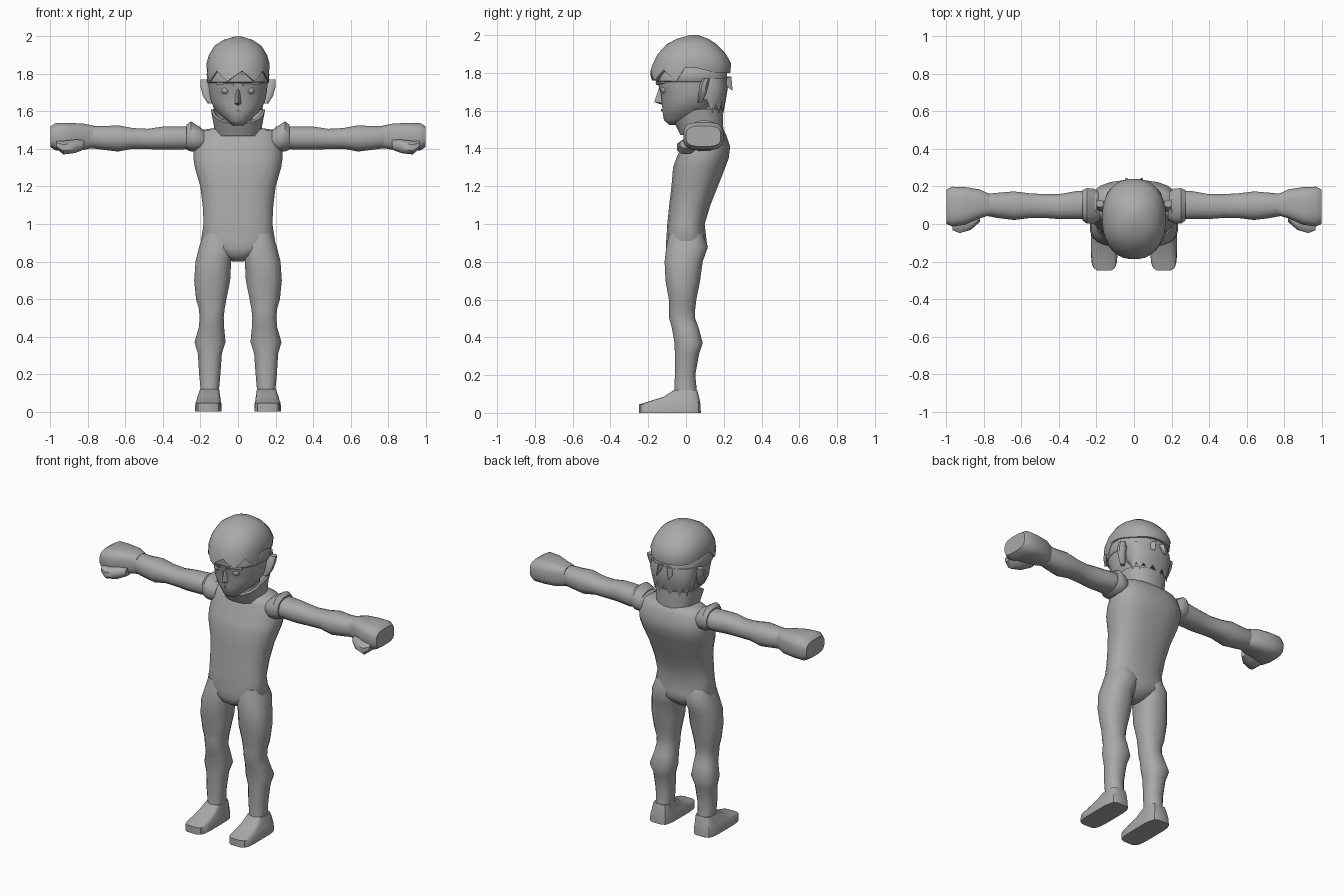
import bpy, bmesh, math
from mathutils import Vector

grey = bpy.data.materials.new("plain grey")
grey.diffuse_color = (0.4, 0.4, 0.4, 1)


def finish(name, bm, mirror=False, angle=45):
    bmesh.ops.recalc_face_normals(bm, faces=bm.faces)
    me = bpy.data.meshes.new(name)
    bm.to_mesh(me)
    bm.free()
    ob = bpy.data.objects.new(name, me)
    bpy.context.collection.objects.link(ob)
    me.materials.append(grey)
    bpy.ops.object.select_all(action='DESELECT')
    ob.select_set(True)
    bpy.context.view_layer.objects.active = ob
    bpy.ops.object.shade_smooth_by_angle(angle=math.radians(angle))
    if mirror:
        ob.modifiers.new("mirror", 'MIRROR')
    return ob


def loft(name, rings, axis='z', n=16, power=2.3, mirror=False, tweak=None, angle=45):
    """Skin rounded sections (t, a0, a1, b0, b1): a,b = x,y along z, or y,z along x."""
    bm = bmesh.new()
    loops = []
    for i, (t, a0, a1, b0, b1) in enumerate(rings):
        loop = []
        for k in range(n):
            w = 2 * math.pi * (k + 0.5) / n
            c, s = math.cos(w), math.sin(w)
            a = (a0 + a1) / 2 + (a1 - a0) / 2 * math.copysign(abs(c) ** (2 / power), c)
            b = (b0 + b1) / 2 + (b1 - b0) / 2 * math.copysign(abs(s) ** (2 / power), s)
            co = Vector((a, b, t)) if axis == 'z' else Vector((t, a, b))
            if tweak:
                tweak(i, k, co)
            loop.append(bm.verts.new(co))
        loops.append(loop)
    for p, q in zip(loops, loops[1:]):
        for k in range(n):
            j = (k + 1) % n
            bm.faces.new((p[k], p[j], q[j], q[k]))
    bm.faces.new(loops[0])
    bm.faces.new(loops[-1])
    return finish(name, bm, mirror, angle)


def sym(rows):
    return [(z, -w, w, y0, y1) for z, w, y0, y1 in rows]


def hull(name, points, mirror=False):
    bm = bmesh.new()
    for p in points:
        bm.verts.new(p)
    bmesh.ops.convex_hull(bm, input=bm.verts)
    return finish(name, bm, mirror, 30)


# Body
loft("torso", sym([
    (0.80, .03, -.05, .05), (0.83, .08, -.10, .09), (0.87, .17, -.108, .115),
    (0.91, .20, -.106, .11), (1.0, .185, -.10, .10), (1.1, .19, -.09, .13),
    (1.2, .203, -.078, .17), (1.3, .232, -.07, .21), (1.35, .24, -.052, .228),
    (1.41, .238, -.025, .235), (1.47, .225, -.005, .215), (1.50, .20, .01, .20),
    (1.515, .10, .03, .18)]), n=20, power=2.5)

# Legs and feet
loft("leg", [
    (0.95, .03, .185, -.09, .09), (0.88, .01, .208, -.106, .118), (0.80, .035, .228, -.115, .09),
    (0.70, .04, .235, -.11, .076), (0.60, .06, .225, -.092, .056), (0.55, .07, .21, -.09, .05),
    (0.50, .075, .205, -.09, .05), (0.45, .073, .21, -.076, .068), (0.37, .065, .233, -.062, .09),
    (0.31, .085, .215, -.06, .07), (0.20, .093, .208, -.06, .05), (0.12, .10, .20, -.062, .058),
    (0.06, .10, .21, -.07, .065)], mirror=True)
loft("foot", [
    (0.0, .087, .23, -.25, .08), (0.045, .088, .228, -.25, .078), (0.06, .092, .222, -.20, .075),
    (0.085, .095, .215, -.12, .07), (0.12, .10, .203, -.066, .06)],
    power=4.5, mirror=True, angle=35)

# Arms, sleeve rims, fists and thumbs
loft("arm", [
    (.20, .03, .175, 1.41, 1.52), (.30, .025, .178, 1.395, 1.52), (.40, .025, .16, 1.395, 1.52),
    (.48, .032, .16, 1.398, 1.508), (.56, .03, .165, 1.40, 1.512), (.64, .02, .175, 1.385, 1.527),
    (.72, .03, .168, 1.395, 1.522), (.80, .045, .16, 1.405, 1.525)], axis='x', mirror=True)
loft("sleeve_rim", [
    (.18, .02, .17, 1.40, 1.50), (.215, .0, .19, 1.385, 1.525), (.25, .0, .193, 1.385, 1.548),
    (.275, .018, .182, 1.395, 1.53)], axis='x', mirror=True, angle=40)
loft("fist", [
    (.77, .045, .16, 1.405, 1.525), (.82, .03, .185, 1.395, 1.535), (.90, -.005, .198, 1.39, 1.54),
    (.97, -.015, .20, 1.39, 1.54), (1.0, .0, .185, 1.41, 1.52)],
    axis='x', power=3.2, mirror=True)
loft("thumb", [
    (.82, .01, .07, 1.395, 1.45), (.87, -.035, .06, 1.375, 1.452), (.93, -.052, .05, 1.368, 1.445),
    (.968, -.035, .04, 1.40, 1.445)], axis='x', n=8, mirror=True)


# Collar with a rim that dips at the front, and a neck inside it
def collar_rim(i, k, co):
    if i in (1, 2):
        co.z = 1.535 + 0.075 * min(1, max(0, (co.y + .06) / .11))


loft("collar", sym([
    (1.47, .12, -.03, .20), (1.60, .145, -.062, .195), (1.60, .132, -.05, .185),
    (1.515, .09, -.01, .16)]), n=20, tweak=collar_rim, angle=35)
loft("neck", sym([(1.48, .075, .0, .16), (1.66, .085, .0, .17)]), n=12)

# Head and face
loft("head", sym([
    (1.525, .028, -.09, -.03), (1.55, .06, -.118, .05), (1.60, .115, -.126, .13),
    (1.65, .145, -.13, .17), (1.70, .155, -.136, .19), (1.75, .16, -.155, .20),
    (1.82, .162, -.16, .205), (1.88, .13, -.12, .18)]), n=20, power=2.1)
hull("nose", [(0, -.168, 1.645), (.026, -.11, 1.64), (-.026, -.11, 1.64), (0, -.11, 1.625),
              (.012, -.125, 1.73), (-.012, -.125, 1.73), (0, -.143, 1.72)])
hull("brow", [(.02, -.158, 1.735), (.025, -.162, 1.75), (.115, -.125, 1.745),
              (.11, -.12, 1.757), (.025, -.12, 1.745), (.11, -.09, 1.748)], mirror=True)
bm = bmesh.new()
bmesh.ops.create_uvsphere(bm, u_segments=12, v_segments=8, radius=.022)
bmesh.ops.translate(bm, verts=bm.verts, vec=(.067, -.112, 1.712))
finish("eye", bm, True)
hull("lips", [(-.03, -.115, 1.606), (.03, -.115, 1.606), (0, -.134, 1.61),
              (0, -.132, 1.596), (0, -.11, 1.60)])
loft("ear", [
    (1.643, .135, .162, .06, .085), (1.68, .14, .188, .065, .105), (1.735, .145, .203, .068, .122),
    (1.77, .16, .202, .09, .128)], n=8, mirror=True)


# Hair: cap with a zigzag fringe, headband, shaggy nape and band tails
def fringe(i, k, co):
    if i < 2:
        if co.y < -.04:
            co.z = (1.815, 1.785, 1.76, 1.785)[k % 4]
        else:
            co.z = 1.80 + .035 * max(0, 1 - abs(co.y - .02) / .14)


loft("hair_cap", sym([
    (1.80, .155, -.16, .20), (1.80, .167, -.188, .235), (1.85, .17, -.176, .24),
    (1.90, .156, -.15, .212), (1.95, .125, -.105, .165), (1.98, .08, -.05, .12),
    (2.0, .015, .02, .065)]), n=32, tweak=fringe, angle=50)
loft("headband", sym([(1.752, .162, -.155, .208), (1.757, .167, -.163, .216),
                      (1.80, .168, -.168, .22), (1.82, .16, -.15, .20)]), n=24, power=2.2)


def nape(i, k, co):
    if i == 0:
        co.z += (.035 if k % 2 else -.015) if co.y > .1 else .08


loft("nape_hair", sym([(1.60, .125, .06, .198), (1.66, .14, .04, .212), (1.72, .152, .03, .222),
                       (1.77, .15, .0, .215)]), n=24, tweak=nape, angle=35)
hull("band_tail", [(.01, .215, 1.78), (.05, .215, 1.775), (.03, .24, 1.78), (.055, .21, 1.73),
                   (.045, .247, 1.705), (.03, .21, 1.74)], mirror=True)
